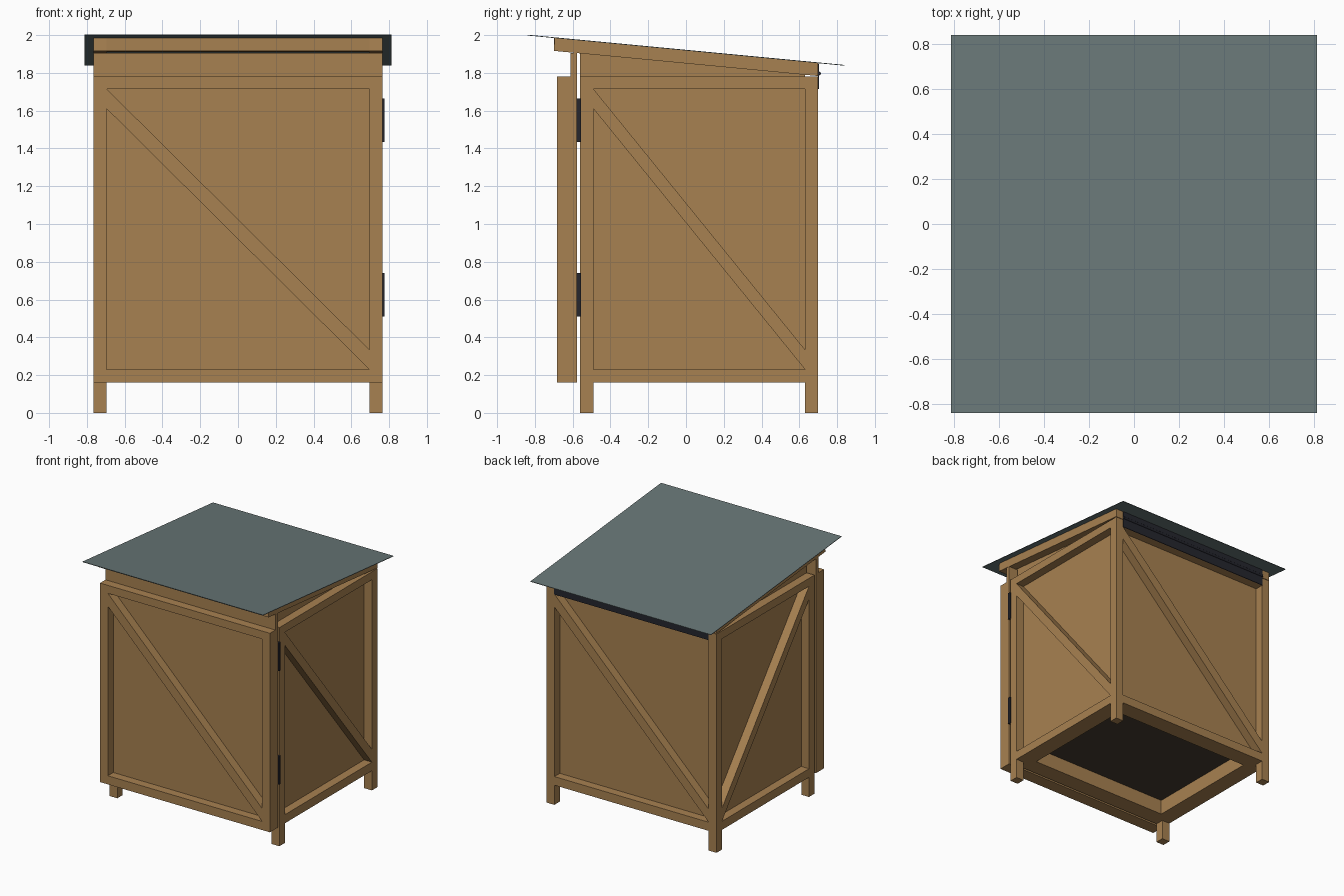
import bpy, bmesh

cube = bpy.data.objects.get("Cube")
if cube:
    bpy.data.objects.remove(cube, do_unlink=True)


def material(name, rgb):
    m = bpy.data.materials.new(name)
    m.use_nodes = True
    m.diffuse_color = (*rgb, 1)
    m.node_tree.nodes["Principled BSDF"].inputs["Base Color"].default_value = (*rgb, 1)
    return m


wood = material("tan wood", (0.39, 0.22, 0.082))
slate = material("slate roofing", (0.14, 0.185, 0.185))
metal = material("black metal", (0.018, 0.019, 0.027))
dark = material("dark floor", (0.06, 0.045, 0.03))

T = 0.07        # timber thickness
P = 0.035       # panel thickness
W = 0.765       # half width of the body
FRONT, BACK = -0.56, 0.70
LOW, TOP = 0.16, 1.78
SLOPE = 0.0952


def prism(name, profile, axis, a, b, mat=wood):
    """Extrude a (horizontal, z) profile along x or y from a to b."""
    bm = bmesh.new()
    place = (lambda u, z, d: (d, u, z)) if axis == "x" else (lambda u, z, d: (u, d, z))
    ends = [[bm.verts.new(place(u, z, d)) for u, z in profile] for d in (a, b)]
    bm.faces.new(ends[0])
    bm.faces.new(ends[1])
    n = len(profile)
    for i in range(n):
        j = (i + 1) % n
        bm.faces.new((ends[0][i], ends[0][j], ends[1][j], ends[1][i]))
    bmesh.ops.recalc_face_normals(bm, faces=bm.faces)
    mesh = bpy.data.meshes.new(name)
    bm.to_mesh(mesh)
    bm.free()
    mesh.materials.append(mat)
    ob = bpy.data.objects.new(name, mesh)
    bpy.context.collection.objects.link(ob)
    return ob


def box(name, x, y, z, mat=wood):
    return prism(name, [(x[0], z[0]), (x[1], z[0]), (x[1], z[1]), (x[0], z[1])], "y", *y, mat)


def brace(name, top_u, low_u, axis, a, b):
    """Diagonal board falling from the top rail to the bottom rail."""
    hi, lo, cut = TOP - T + 0.005, LOW + T, 0.105
    prism(name, [(top_u, hi), (top_u, hi - cut), (low_u, lo), (low_u, lo + cut)], axis, a, b)


def rails(name, axis, u0, u1, a, b):
    for label, z0, z1 in (("bottom", LOW, LOW + T), ("top", TOP - T + 0.005, TOP)):
        prism(f"{name}_{label}_rail", [(u0, z0), (u1, z0), (u1, z1), (u0, z1)], axis, a, b)


def roof_z(y):
    return 1.92 - SLOPE * y


inner = W - T

# Side walls: posts, rails, brace, sloped panel, rafter
for s, side in ((1, "left"), (-1, "right")):
    xs = sorted((s * inner, s * W))
    box(f"{side}_front_post", xs, (FRONT, FRONT + T), (0, TOP))
    box(f"{side}_back_post", xs, (BACK - T, BACK), (0, TOP))
    rails(f"{side}_side", "x", FRONT + T, BACK - T, *xs)
    brace(f"{side}_side_brace", FRONT + T, BACK - T, "x", *xs)
    prism(f"{side}_side_panel",
          [(FRONT, LOW), (BACK - T, LOW), (BACK - T, roof_z(BACK - T) - T),
           (FRONT, roof_z(FRONT) - T)], "x", *sorted((s * (inner - P), s * inner)))
    prism(f"{side}_rafter",
          [(-0.70, roof_z(-0.70) - T), (BACK, roof_z(BACK) - T),
           (BACK, roof_z(BACK)), (-0.695, roof_z(-0.695))], "x", *xs)
    box(f"{side}_floor_bearer", sorted((s * (inner - T), s * inner)),
        (FRONT + T, BACK - T), (LOW, 0.29))

# Back wall
rails("back", "y", -inner, inner, BACK - T, BACK)
brace("back_brace", inner, -inner, "y", BACK - T, BACK)
box("back_panel", (-inner, inner), (BACK - T - P, BACK - T), (LOW, TOP))

# Front opening frame and floor
rails("front", "y", -inner, inner, FRONT, FRONT + T)
for name, y in (("front", FRONT + T), ("back", BACK - 2 * T)):
    box(f"{name}_floor_bearer", (-inner + T, inner - T), (y, y + T), (LOW, 0.29))
box("floor", (-inner + P, inner - P), (FRONT + T, BACK - T - P), (0.28, 0.31), dark)

# Roof cross beams and sheet
for name, y in (("front", -0.70), ("back", BACK - T)):
    prism(f"{name}_roof_beam",
          [(y, roof_z(y) - T), (y + T, roof_z(y + T) - T),
           (y + T, roof_z(y + T)), (y, roof_z(y))], "x", -inner, inner)
prism("roof_sheet",
      [(-0.84, roof_z(-0.84) - 0.002), (0.84, roof_z(0.84) - 0.002),
       (0.84, roof_z(0.84) + 0.002), (-0.84, roof_z(-0.84) + 0.002)],
      "x", -0.813, 0.813, slate)

# Door: framed front with a taller panel behind
d0, d1 = -0.682, -0.612
for s, side in ((1, "left"), (-1, "right")):
    box(f"door_{side}_stile", sorted((s * inner, s * W)), (d0, d1), (LOW, TOP))
rails("door", "y", -inner, inner, d0, d1)
brace("door_brace", -inner, inner, "y", d0, d1)
box("door_panel", (-W, W), (d1, d1 + P), (LOW, 1.906))

# Door hinges
for name, z in (("lower", 0.51), ("upper", 1.435)):
    box(f"{name}_door_hinge", (W - 0.01, W + 0.01), (-0.579, -0.557), (z, z + 0.23), metal)

# Long roof hinge along the back
box("roof_hinge_lower_leaf", (-inner, inner), (BACK, BACK + 0.005), (1.715, 1.795), metal)
box("roof_hinge_upper_leaf", (-inner, inner), (BACK, BACK + 0.005), (1.80, 1.85), metal)
bpy.ops.mesh.primitive_cylinder_add(vertices=12, radius=0.01, depth=2 * inner,
                                    location=(0, BACK + 0.004, 1.797),
                                    rotation=(0, 1.5708, 0))
pin = bpy.context.object
pin.name = "roof_hinge_pin"
pin.data.materials.append(metal)
bpy.ops.object.shade_smooth_by_angle()
